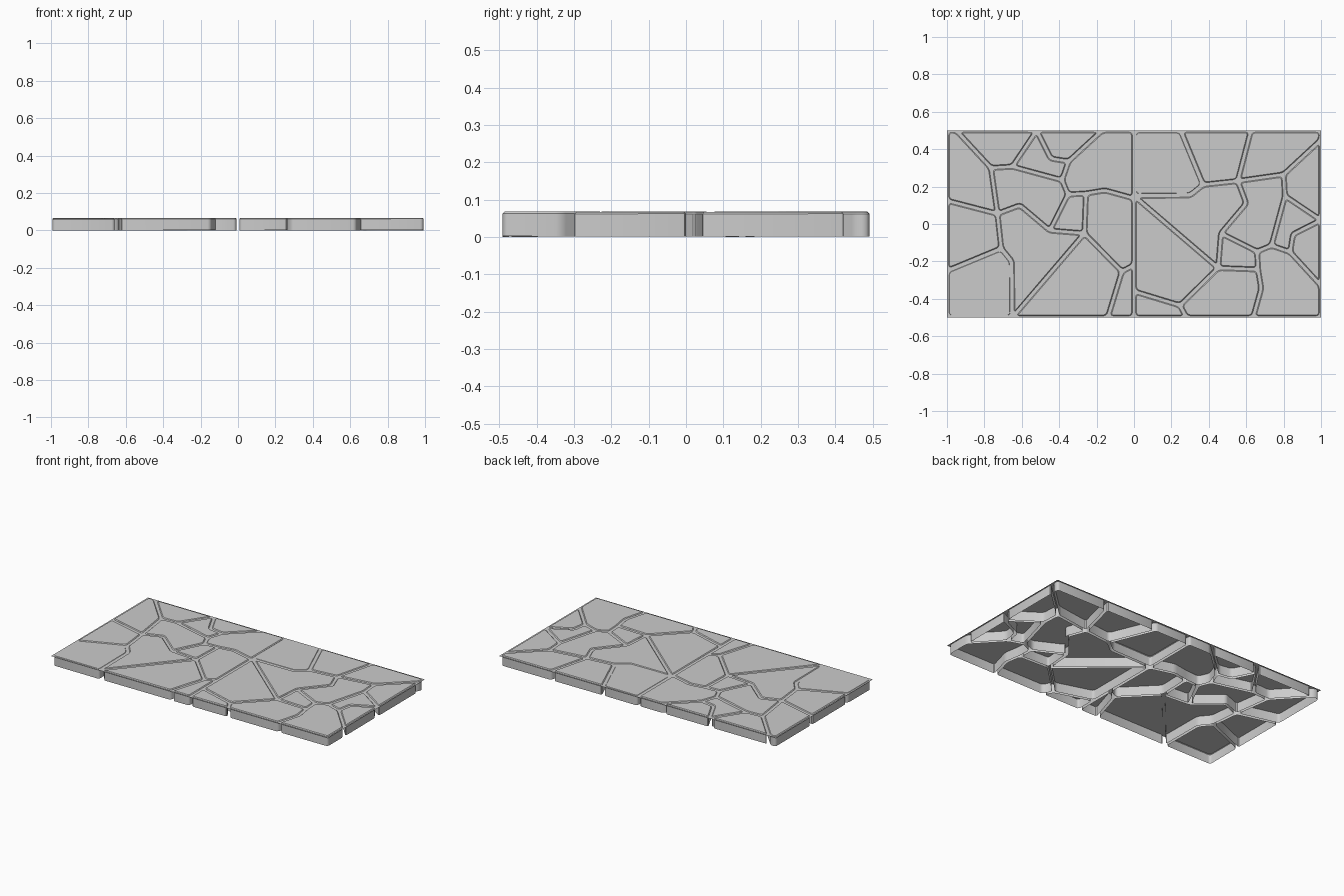
import bpy, bmesh, math, random
from mathutils import Vector

random.seed(4)
cube = bpy.data.objects.get("Cube")
if cube:
    bpy.data.objects.remove(cube, do_unlink=True)

GAP, ROUND, CHAMFER = 0.009, 0.016, 0.005
SHEET_Z, TOP_Z = 0.062, 0.067

grey = bpy.data.materials.new("light_grey_stone")
grey.use_nodes = True
grey.diffuse_color = (0.6, 0.6, 0.6, 1)
grey.node_tree.nodes["Principled BSDF"].inputs["Base Color"].default_value = (0.6, 0.6, 0.6, 1)

# Crack junctions of one square tile, centred on its own origin
nodes = {
    "nw": (-.5, .5), "ne": (.5, .5), "sw": (-.5, -.5), "se": (.5, -.5),
    "tl": (-.45, .5), "t": (-.02, .5), "u": (.33, .5),
    "w": (-.5, .125), "z": (-.5, -.25), "s": (-.15, -.5), "v": (.36, -.5),
    "r": (.5, .137), "x": (.5, -.22),
    "a": (-.265, .3), "b": (-.15, .307), "c": (.115, .235), "k": (.15, .335),
    "q": (.055, .35), "d": (-.23, .055), "e": (-.11, .1), "f": (.05, -.035),
    "g": (.235, -.05), "h": (.243, .163), "j": (.147, .158), "l": (.345, .18),
    "m": (-.21, -.13), "n": (-.153, -.2), "p": (.435, -.254),
}

# Stones as rings of junctions
stones = [
    "tl a b t", "t b c k q", "t q k u", "u k c j h l r ne",
    "nw w d a tl", "a d e f j c b", "w z m d", "z sw s n m",
    "d m n s g f e", "s v p g", "g p x r l h", "p v se x", "j f g h",
]


def inset(points, dist):
    """Move every side of a polygon inward by dist."""
    area = sum(a.cross(b) for a, b in zip(points, points[1:] + points[:1]))
    if area < 0:
        points = points[::-1]
    result = []
    for i, p in enumerate(points):
        d1 = (p - points[i - 1]).normalized()
        d2 = (points[(i + 1) % len(points)] - p).normalized()
        n1, n2 = Vector((-d1.y, d1.x)), Vector((-d2.y, d2.x))
        result.append(p + (n1 + n2) * dist / (1 + n1.dot(n2)))
    return result


def finish(mesh, name):
    """Place one copy of the mesh in each tile, the second turned a quarter."""
    mesh.materials.append(grey)
    for side, x, turn in (("right", -.5, 0), ("left", .5, -math.pi / 2)):
        ob = bpy.data.objects.new(f"{name}_{side}", mesh)
        bpy.context.collection.objects.link(ob)
        ob.location.x = x
        ob.rotation_euler.z = turn
    bpy.ops.object.select_all(action="DESELECT")
    ob.select_set(True)
    bpy.context.view_layer.objects.active = ob
    bpy.ops.object.shade_smooth_by_angle(angle=math.radians(35))


def make_stone(ring, name, top):
    """Hollow stone: rounded outline, chamfered top, walls open below."""
    pts = inset([Vector(nodes[k]) for k in ring.split()], GAP)
    bm = bmesh.new()
    bm.faces.new([bm.verts.new((p.x, p.y, top - CHAMFER)) for p in pts])
    bmesh.ops.bevel(bm, geom=bm.verts[:], offset=ROUND, segments=3,
                    profile=0.5, affect="VERTICES", clamp_overlap=True)
    rim = bm.edges[:]
    bmesh.ops.inset_individual(bm, faces=bm.faces[:], thickness=CHAMFER,
                               depth=CHAMFER, use_even_offset=True)
    rim = [e for e in bm.edges if e.is_boundary]
    walls = bmesh.ops.extrude_edge_only(bm, edges=rim)["geom"]
    for v in walls:
        if isinstance(v, bmesh.types.BMVert):
            v.co.z = 0.001
    bmesh.ops.recalc_face_normals(bm, faces=bm.faces[:])
    cap = max(bm.faces, key=lambda f: f.calc_center_median().z)
    if cap.normal.z < 0:
        bmesh.ops.reverse_faces(bm, faces=bm.faces[:])
    # Slight uneven settling of each stone
    tx, ty = random.uniform(-.003, .003), random.uniform(-.003, .003)
    centre = sum(pts, Vector((0, 0))) / len(pts)
    for v in bm.verts:
        v.co.z += tx * (v.co.x - centre.x) + ty * (v.co.y - centre.y)
        v.co.z = max(v.co.z, 0)
    mesh = bpy.data.meshes.new(name)
    bm.to_mesh(mesh)
    bm.free()
    finish(mesh, name)


for i, ring in enumerate(stones):
    sunken = ring.startswith("z")
    make_stone(ring, f"paving_stone_{i + 1}", TOP_Z - (0.003 if sunken else 0))

# Thin grout sheet that shows in the cracks and along the border
bm = bmesh.new()
bm.faces.new([bm.verts.new((*nodes[k], SHEET_Z)) for k in ("sw", "se", "ne", "nw")])
sheet = bpy.data.meshes.new("grout_sheet")
bm.to_mesh(sheet)
bm.free()
finish(sheet, "grout_sheet")
